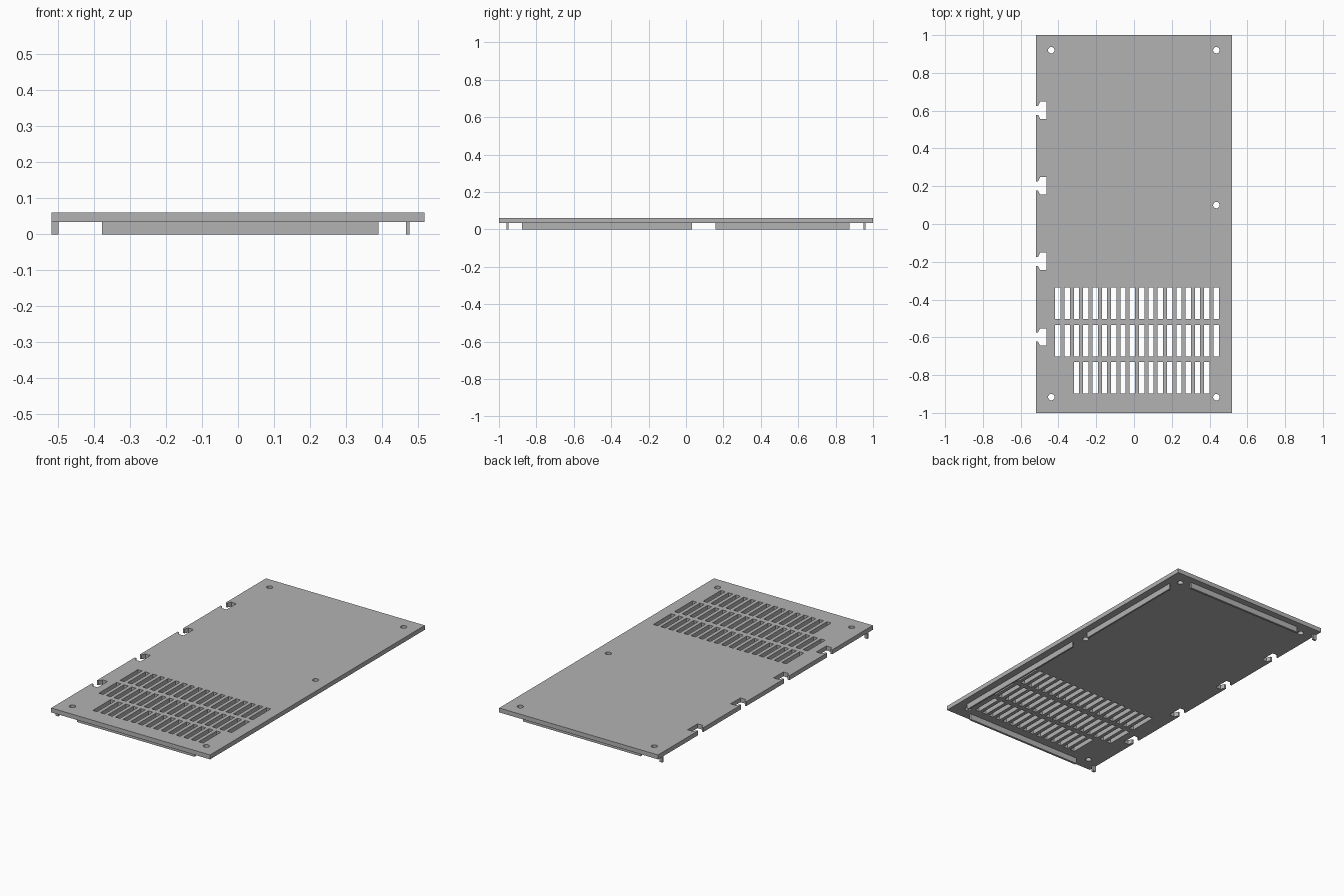
import bpy, bmesh, math

cube = bpy.data.objects.get("Cube")
if cube:
    bpy.data.objects.remove(cube, do_unlink=True)

W, L = 0.518, 1.0            # half width and half length
Z0, Z1 = 0.034, 0.06         # underside and top of the panel

grey = bpy.data.materials.new("panel_grey")
grey.use_nodes = True
colour = (0.45, 0.45, 0.45, 1)
grey.diffuse_color = colour
grey.node_tree.nodes["Principled BSDF"].inputs["Base Color"].default_value = colour


def prism(bm, outline, z0, z1):
    """Extrude a closed outline from z0 up to z1."""
    base = bm.faces.new([bm.verts.new((x, y, z0)) for x, y in outline])
    top = bmesh.ops.extrude_face_region(bm, geom=[base])["geom"]
    moved = [v for v in top if isinstance(v, bmesh.types.BMVert)]
    bmesh.ops.translate(bm, verts=moved, vec=(0, 0, z1 - z0))


def rect(x0, x1, y0, y1):
    return [(x0, y0), (x1, y0), (x1, y1), (x0, y1)]


def make(name, outlines, z0, z1):
    bm = bmesh.new()
    for outline in outlines:
        prism(bm, outline, z0, z1)
    bmesh.ops.recalc_face_normals(bm, faces=bm.faces)
    mesh = bpy.data.meshes.new(name)
    bm.to_mesh(mesh)
    bm.free()
    mesh.materials.append(grey)
    obj = bpy.data.objects.new(name, mesh)
    bpy.context.collection.objects.link(obj)
    return obj


cuts = []

# Ventilation slots: two full rows and a shorter front row
PITCH, SLOT = 0.0493, 0.028
for y_mid, first, last in ((-0.42, 0, 17), (-0.618, 0, 17), (-0.814, 2, 16)):
    for i in range(first, last + 1):
        x = -0.403 + i * PITCH
        cuts.append(rect(x - SLOT / 2, x + SLOT / 2, y_mid - 0.083, y_mid + 0.083))

# Screw holes
for x, y in ((-0.438, 0.92), (0.436, 0.92), (0.436, 0.1), (-0.438, -0.917), (0.436, -0.917)):
    cuts.append([(x + 0.017 * math.cos(a * math.tau / 24), y + 0.017 * math.sin(a * math.tau / 24))
                 for a in range(24)])

# Keyed notches along one long edge
half = [(-0.56, 0.024), (-0.508, 0.024), (-0.497, 0.046), (-0.464, 0.046)]
for i in range(4):
    y = 0.602 - 0.4 * i
    cuts.append([(px, y - py) for px, py in half] + [(px, y + py) for px, py in reversed(half)])

# Flat panel with all openings cut through
panel = make("cover_panel", [rect(-W, W, -L, L)], Z0, Z1)
cutter = make("opening_cutter", cuts, Z0 - 0.05, Z1 + 0.05)
cutter.hide_render = True
mod = panel.modifiers.new("openings", "BOOLEAN")
mod.operation = "DIFFERENCE"
mod.solver = "EXACT"
mod.object = cutter
bpy.context.view_layer.objects.active = panel
bpy.ops.object.modifier_apply(modifier=mod.name)
bpy.data.objects.remove(cutter, do_unlink=True)

# Locating ribs and corner pegs under the panel
for name, s in (("front", -1), ("back", 1)):
    y0, y1 = sorted((s * 0.948, s * 0.961))
    make(name + "_rib", [rect(-0.378, 0.39, y0, y1)], 0, Z0)
    make(name + "_peg", [rect(-W, -0.499, y0, y1)], 0, Z0)
make("side_rib_front", [rect(0.466, 0.476, -0.878, 0.033)], 0, Z0)
make("side_rib_back", [rect(0.466, 0.476, 0.159, 0.873)], 0, Z0)
